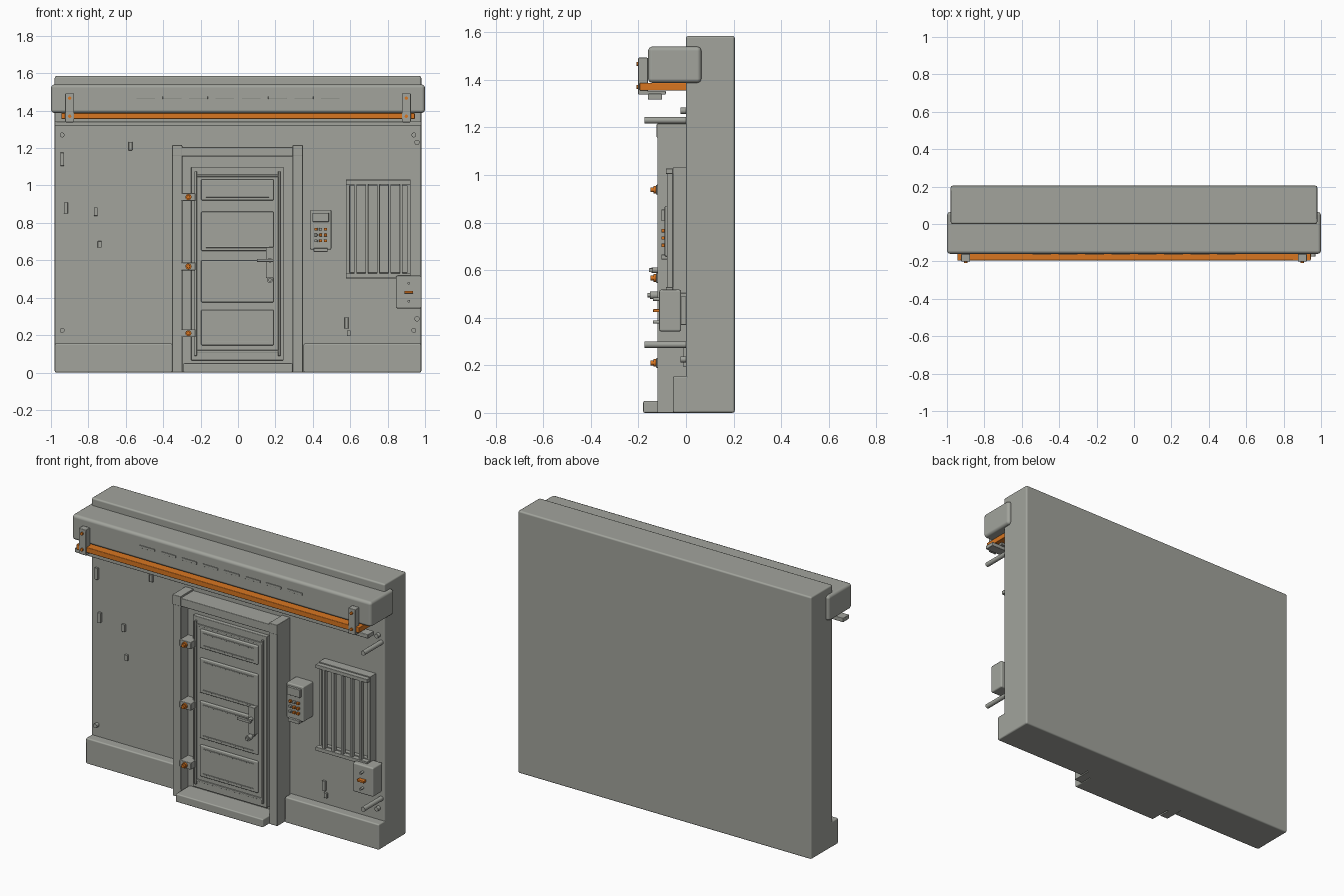
import bpy
from math import pi

cube = bpy.data.objects.get("Cube")
if cube:
    bpy.data.objects.remove(cube, do_unlink=True)


def material(name, red, green, blue):
    mat = bpy.data.materials.new(name)
    mat.use_nodes = True
    mat.diffuse_color = (red, green, blue, 1)
    shader = mat.node_tree.nodes["Principled BSDF"]
    shader.inputs["Base Color"].default_value = mat.diffuse_color
    return mat


GRAY = material("concrete gray", 0.36, 0.37, 0.335)
ORANGE = material("safety orange", 0.69, 0.18, 0.015)
MIRROR = (-1, 1)
EMBED = -0.02  # how far parts sink into the wall


def block(name, x, z, width, height, front, back=EMBED, mat=GRAY, bevel=0.004):
    """Bevelled box centred on x, standing on z; front and back are measured out from the wall."""
    bpy.ops.mesh.primitive_cube_add(size=1, location=(x, -(front + back) / 2, z + height / 2))
    part = bpy.context.object
    part.name = name
    part.scale = (width, front - back, height)
    bpy.ops.object.transform_apply(location=False, rotation=False, scale=True)
    part.data.materials.append(mat)
    part.data.shade_smooth()
    modifier = part.modifiers.new("Bevel", "BEVEL")
    modifier.width = bevel
    modifier.segments = 2
    modifier.harden_normals = True
    return part


def plate(name, x, z, width, height, front, back=EMBED, mat=GRAY, bevel=0.002):
    """Small block centred on both x and z."""
    return block(name, x, z - height / 2, width, height, front, back, mat, bevel)


def rod(name, x, z, radius, front, back=EMBED, mat=GRAY):
    """Cylinder pointing to the front."""
    bpy.ops.mesh.primitive_cylinder_add(vertices=16, radius=radius, depth=front - back,
                                        location=(x, -(front + back) / 2, z),
                                        rotation=(pi / 2, 0, 0))
    part = bpy.context.object
    part.name = name
    part.data.materials.append(mat)
    bpy.ops.object.shade_smooth_by_angle()
    return part


# Wall and plinths
wall_half = 0.98
wall_width = 2 * wall_half
wall_back = -0.205
block("wall", 0, 0, wall_width, 1.585, 0, wall_back, bevel=0.01)
plinth_width = 0.63
for side in MIRROR:
    block("plinth", side * (wall_half - plinth_width / 2), 0, plinth_width, 0.155, 0.055, bevel=0.008)

# Header beam with slots
beam_front = 0.16
beam_bottom = 1.387
block("header_beam", 0, beam_bottom, 2, 0.153, beam_front, -0.065, bevel=0.018)
slot_count = 8
slot_spacing = 0.141
for i in range(slot_count):
    x = (i - (slot_count - 1) / 2) * slot_spacing
    plate("beam_slot", x, 1.47, 0.1, 0.014, beam_front + 0.004, 0, bevel=0.001)

# Orange rail, trim strip and rail brackets
rail_front = 0.195
rail_bottom = 1.355
rail_height = beam_bottom - rail_bottom
block("orange_rail", 0, rail_bottom, 1.89, rail_height, rail_front, mat=ORANGE)
block("trim_strip", 0, 1.317, wall_width, 0.025, beam_front, 0.1)
bracket_front = rail_front + 0.006
bracket_width = 0.048
bracket_bottom = 1.338
for side in MIRROR:
    x = side * 0.9
    block("rail_bracket", x, bracket_bottom, bracket_width, 0.155, bracket_front, beam_front)
    block("bracket_foot", x, bracket_bottom, bracket_width, 0.016, bracket_front, 0.085)
    for z in (1.37, 1.467):
        rod("bracket_bolt", x, z, 0.009, bracket_front + 0.008, beam_front, ORANGE)

# Door frame and threshold, all centred on the door
door_x = -0.003
frame_half = 0.35
post_width = 0.055
frame_front = 0.12
frame_top = 1.206
head_bottom = frame_top - 0.05
for side in MIRROR:
    x = door_x + side * (frame_half - post_width / 2)
    block("frame_post", x, 0, post_width, frame_top, frame_front)
    block("frame_cap", x, head_bottom, post_width, 0.06, frame_front + 0.003)
block("frame_head", door_x, head_bottom, 2 * frame_half - post_width, frame_top - head_bottom, frame_front)
block("door_recess", door_x, 0, 2 * frame_half - post_width, head_bottom, 0.05)
block("threshold", 0, 0, 0.585, 0.05, 0.18, bevel=0.007)

# Door leaf with edge strips
leaf_front = 0.075
leaf_bottom, leaf_top = 0.065, 1.1
leaf_width = 0.495
leaf_height = leaf_top - leaf_bottom
strip = 0.012
block("door_leaf", door_x, leaf_bottom, leaf_width, leaf_height, leaf_front)
for side in MIRROR:
    z = (leaf_bottom + leaf_top) / 2
    x = door_x + side * (leaf_width / 2 - 2 * strip)
    plate("door_edge_strip", x, z, strip, leaf_height - 4 * strip, leaf_front + strip)
    z += side * (leaf_height / 2 - 4 * strip)
    plate("door_cross_strip", door_x, z, leaf_width - 4 * strip, strip, leaf_front + strip / 2)

# Raised door panels with beads
panel_front = leaf_front + strip
panel_width = 0.388
for bottom, height in ((0.145, 0.19), (0.375, 0.225), (0.65, 0.21), (0.92, 0.113)):
    block("door_panel", door_x, bottom, panel_width, height, panel_front, bevel=0.006)
    for z in (bottom + 0.02, bottom + height - 0.02):
        plate("panel_bead", door_x, z, panel_width - 0.05, strip / 2, panel_front + 0.004, bevel=0.001)

# Hinges
hinge_x = -0.265
for z in (0.21, 0.567, 0.938):
    plate("hinge_plate", hinge_x, z, 0.076, 0.042, frame_front + 0.006, bevel=0.004)
    rod("hinge_collar", hinge_x, z, 0.016, frame_front + 0.017, mat=ORANGE)
    rod("hinge_bolt", hinge_x, z, 0.01, frame_front + 0.03, mat=ORANGE)

# Handle and lock
handle_x = 0.17
lever_z = 0.6
lock_z = 0.495
lever_front = 0.156
plate("handle_plate", handle_x, lever_z - strip, 0.042, 0.165, 0.115)
rod("handle_stem", handle_x, lever_z, strip, lever_front - 0.01)
plate("handle_lever", handle_x - 2 * strip, lever_z, 0.09, 0.016, lever_front, lever_front - 0.018)
rod("lock_stem", handle_x, lock_z, 0.009, lever_front + 0.006)
rod("lock_knob", handle_x, lock_z, 0.016, lever_front - 0.004, frame_front)

# Keypad: o marks an orange key, g a gray one
keypad_x = 0.442
keypad_front = 0.09
key_front = keypad_front + 0.014
key_colors = {"o": ORANGE, "g": GRAY}
block("keypad_body", keypad_x, 0.657, 0.115, 0.213, keypad_front, bevel=0.007)
plate("keypad_screen", keypad_x, 0.83, 0.088, 0.048, key_front)
plate("keypad_lip", keypad_x, 0.655, 0.075, 0.02, key_front, 0.06)
for row, keys in enumerate(("ogo", "goo", "goo")):
    for column, key in enumerate(keys):
        x = keypad_x + (column - 1) * 0.026
        z = 0.735 + (1 - row) * 0.031
        plate("keypad_key", x, z, 0.016, 0.014, key_front, mat=key_colors[key])

# Barred window
window_x = 0.75
window_z = 0.767
window_width = 0.345
window_height = 0.53
border_front = 0.055
clamp_front = border_front + 0.03
rail = 0.032
plate("window_back", window_x, window_z, window_width - rail, window_height - rail, 0.03)
for side in MIRROR:
    x = window_x + side * (window_width - 0.02) / 2
    plate("window_side", x, window_z, 0.02, window_height, border_front)
    z = window_z + side * (window_height - rail) / 2
    plate("window_rail", window_x, z, window_width, rail, border_front)
    plate("bar_clamp", window_x, z, window_width, 0.022, clamp_front, border_front)
for i in range(-2, 3):
    x = window_x + i * 0.061
    plate("window_bar", x, window_z, 0.016, window_height - rail, clamp_front - 0.005, border_front)

# Switch box
switch_x, switch_z = 0.913, 0.43
switch_front = 0.138
plate("switch_box", switch_x, switch_z, 0.137, 0.176, 0.113, -EMBED, bevel=0.009)
plate("switch_mount", switch_x, switch_z, 0.09, 0.12, 0.03)
plate("switch_lever", switch_x, switch_z, 0.046, 0.013, switch_front, mat=ORANGE)
for side in MIRROR:
    rod("switch_screw", switch_x, switch_z + side * 0.048, 0.007, switch_front)

# Projecting pipes and wall bolts
for z in (0.287, 1.23):
    rod("wall_pipe", 0.957, z, 0.014, 0.175)
for z in (0.225, 1.27):
    for side in MIRROR:
        rod("wall_bolt", side * 0.94, z, 0.013, 0.023)

# Raised chips on the wall
chip_width = 0.02
for x, z, height in ((-0.94, 1.14, 0.07), (-0.575, 1.21, 0.045), (-0.92, 0.88, 0.06),
                     (-0.76, 0.86, 0.045), (-0.74, 0.685, 0.035), (0.58, 0.265, 0.06),
                     (0.592, 0.21, 0.03)):
    plate("wall_chip", x, z, chip_width, height, 0.013)
